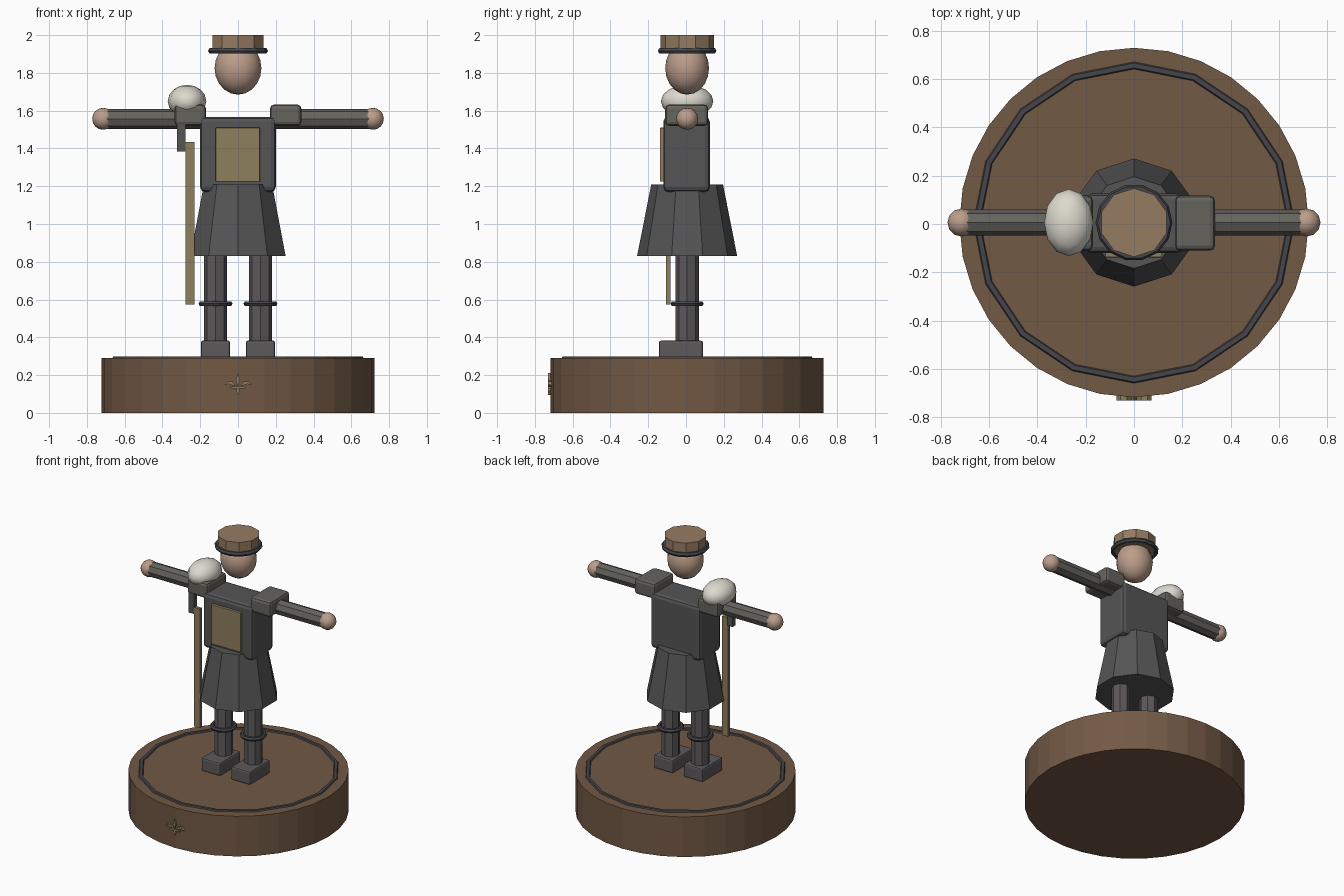
import bpy, bmesh, math

if "Cube" in bpy.data.objects:
    bpy.data.objects.remove(bpy.data.objects["Cube"])

Y = 0.006  # slight depth offset that keeps the whole model centred


def mat(name, r, g, b):
    m = bpy.data.materials.new(name)
    m.diffuse_color = (r, g, b, 1)
    m.use_nodes = True
    m.node_tree.nodes["Principled BSDF"].inputs["Base Color"].default_value = m.diffuse_color
    return m


WOOD = mat("wood", 0.17, 0.10, 0.06)
FELT = mat("hat_brown", 0.30, 0.20, 0.12)
SKIN = mat("skin", 0.50, 0.34, 0.26)
FUR = mat("fur", 0.72, 0.70, 0.62)
BRASS = mat("brass", 0.27, 0.21, 0.11)
CLOTH = mat("dark_cloth", 0.09, 0.09, 0.09)
TROUSER = mat("trousers", 0.11, 0.10, 0.105)
LEATHER = mat("pad_grey", 0.13, 0.125, 0.11)
IRON = mat("iron", 0.06, 0.06, 0.07)


def finish(name, material):
    o = bpy.context.object
    o.name = name
    o.data.materials.append(material)
    return o


def box(name, x, y, z, material, bevel=0.0):
    """Box from (min, max) ranges, optionally with rounded edges."""
    lo, hi = zip(x, y, z)
    bpy.ops.mesh.primitive_cube_add(
        size=1, location=[(a + b) / 2 for a, b in zip(lo, hi)])
    o = finish(name, material)
    o.scale = [b - a for a, b in zip(lo, hi)]
    bpy.ops.object.transform_apply(location=False, rotation=False, scale=True)
    if bevel:
        m = o.modifiers.new("bevel", 'BEVEL')
        m.width, m.segments = bevel, 2
    return o


def tube(name, r1, r2, z, sides, material, x=0):
    bpy.ops.mesh.primitive_cone_add(
        vertices=sides, radius1=r1, radius2=r2, depth=z[1] - z[0],
        location=(x, Y, (z[0] + z[1]) / 2))
    return finish(name, material)


def ring(name, major, minor, z, sides, material, x=0):
    bpy.ops.mesh.primitive_torus_add(
        major_segments=sides, minor_segments=6, major_radius=major,
        minor_radius=minor, location=(x, Y, z))
    return finish(name, material)


def ball(name, loc, radii, seg, material):
    bpy.ops.mesh.primitive_uv_sphere_add(
        segments=seg, ring_count=seg // 2 + 2, radius=1, location=loc)
    o = finish(name, material)
    o.scale = radii
    bpy.ops.object.transform_apply(location=False, rotation=False, scale=True)
    bpy.ops.object.shade_smooth()
    return o


def plate(name, outline, y, depth, material):
    """Flat plate facing the front, extruded backwards from an x/z outline."""
    bm = bmesh.new()
    f = bm.faces.new([bm.verts.new((px, y, pz)) for px, pz in outline])
    ext = bmesh.ops.extrude_face_region(bm, geom=[f])
    verts = [v for v in ext['geom'] if isinstance(v, bmesh.types.BMVert)]
    bmesh.ops.translate(bm, verts=verts, vec=(0, depth, 0))
    bmesh.ops.recalc_face_normals(bm, faces=bm.faces)
    me = bpy.data.meshes.new(name)
    bm.to_mesh(me)
    bm.free()
    o = bpy.data.objects.new(name, me)
    bpy.context.collection.objects.link(o)
    me.materials.append(material)


# Display base with inlaid ring
tube("base", 0.723, 0.723, (0, 0.29), 32, WOOD)
ring("base_ring", 0.65, 0.02, 0.281, 16, IRON)

# Small flower ornament on the base front
plate("ornament_petal", [(0, 0.21), (0.012, 0.175), (0, 0.14), (-0.012, 0.175)],
      -0.73, 0.02, BRASS)
plate("ornament_stem", [(0, 0.15), (0.01, 0.115), (0, 0.095), (-0.01, 0.115)],
      -0.73, 0.02, BRASS)
plate("ornament_bar", [(-0.04, 0.128), (0.04, 0.128), (0.04, 0.14), (-0.04, 0.14)],
      -0.73, 0.02, BRASS)
for s, side in ((-1, "left"), (1, "right")):
    plate("ornament_leaf_" + side,
          [(s * 0.01, 0.14), (s * 0.03, 0.165), (s * 0.055, 0.165),
           (s * 0.073, 0.148), (s * 0.05, 0.153), (s * 0.035, 0.148)],
          -0.73, 0.02, BRASS)

# Limbs, built per side
for s, side in ((-1, "left"), (1, "right")):
    cx = s * 0.119
    box("boot_" + side, (cx - 0.077, cx + 0.077), (-0.143, 0.09),
        (0.285, 0.383), TROUSER, 0.012)
    tube("leg_" + side, 0.062, 0.062, (0.36, 0.88), 8, TROUSER, cx)
    ring("knee_band_" + side, 0.075, 0.015, 0.578, 14, IRON, cx)

    # Arm with hand and shoulder pad
    bpy.ops.mesh.primitive_cylinder_add(
        vertices=8, radius=0.053, depth=0.53, location=(s * 0.435, Y, 1.557),
        rotation=(0, math.pi / 2, 0))
    finish("arm_" + side, LEATHER)
    ball("hand_" + side, (s * 0.714, Y, 1.557), (0.058,) * 3, 12, SKIN)
    xs = sorted((s * 0.17, s * 0.335))
    box("shoulder_pad_" + side, xs, (-0.11, 0.117), (1.52, 1.632), LEATHER, 0.02)

# Coat: skirt, torso and chest panel
tube("coat_skirt", 0.265, 0.19, (0.83, 1.21), 10, CLOTH)
box("torso", (-0.2, 0.2), (-0.12, 0.126), (1.17, 1.567), CLOTH, 0.025)
box("chest_panel", (-0.118, 0.116), (-0.138, -0.11), (1.225, 1.51), BRASS, 0.003)

# Fur bundle on one shoulder, hanging strap and slung staff
ball("shoulder_fur", (-0.27, Y, 1.65), (0.102, 0.139, 0.087), 12, FUR)
box("strap", (-0.323, -0.279), (-0.105, -0.07), (1.385, 1.56), CLOTH)
box("staff", (-0.278, -0.231), (-0.106, -0.083), (0.573, 1.435), BRASS)

# Head and round cap
ball("head", (0, Y, 1.825), (0.124, 0.116, 0.14), 16, SKIN)
tube("cap_crown", 0.142, 0.142, (1.905, 2.0), 10, FELT)
ring("cap_brim", 0.142, 0.017, 1.917, 14, IRON)
